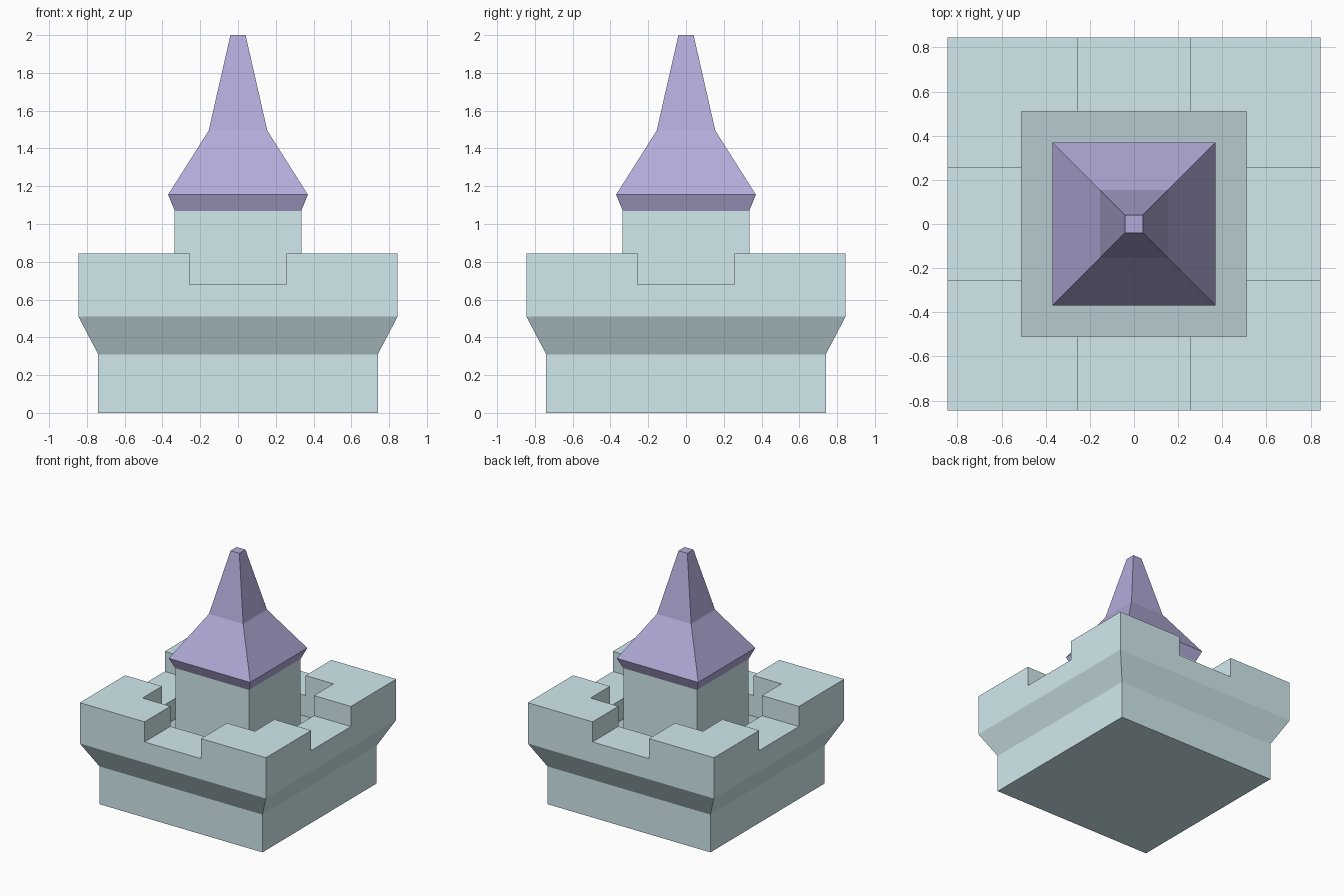
import bpy
import bmesh
from mathutils import Vector

if "Cube" in bpy.data.objects:
    bpy.data.objects.remove(bpy.data.objects["Cube"])


def material(name, rgb):
    mat = bpy.data.materials.new(name)
    mat.diffuse_color = (*rgb, 1.0)
    mat.use_nodes = True
    mat.node_tree.nodes["Principled BSDF"].inputs["Base Color"].default_value = mat.diffuse_color
    return mat


def square_loft(profile, cap_start=False, cap_end=False):
    """Stack square rings given as (half width, height) and skin them."""
    bm = bmesh.new()
    corners = ((-1, -1), (1, -1), (1, 1), (-1, 1))
    rings = [[bm.verts.new((sx * r, sy * r, z)) for sx, sy in corners]
             for r, z in profile]
    for low, high in zip(rings, rings[1:]):
        for i in range(4):
            j = (i + 1) % 4
            bm.faces.new((low[i], low[j], high[j], high[i]))
    if cap_start:
        bm.faces.new(rings[0][::-1])
    if cap_end:
        bm.faces.new(rings[-1])
    bm.normal_update()
    return bm


def finish(bm, name, mat):
    mesh = bpy.data.meshes.new(name)
    bm.to_mesh(mesh)
    bm.free()
    mesh.materials.append(mat)
    obj = bpy.data.objects.new(name, mesh)
    bpy.context.collection.objects.link(obj)
    return obj


stone = material("stone", (0.64, 0.82, 0.86))
dark_stone = material("floor_stone", (0.47, 0.60, 0.63))
purple = material("roof_purple", (0.45, 0.41, 0.70))

OUTER, INNER, GAP = 0.845, 0.51, 0.257
FLOOR, SILL, TOP = 0.51, 0.68, 0.845

# Flared base with an open courtyard
bm = square_loft([(0.74, 0), (0.74, 0.31), (OUTER, 0.51), (OUTER, SILL),
                  (INNER, SILL), (INNER, FLOOR)], cap_start=True)

# Cut the wall at the gap sides, then raise the four L-shaped corners
for axis in (Vector((1, 0, 0)), Vector((0, 1, 0))):
    for side in (-1, 1):
        bmesh.ops.bisect_plane(bm, geom=bm.verts[:] + bm.edges[:] + bm.faces[:],
                               plane_co=axis * GAP * side, plane_no=axis)
raised = []
for f in bm.faces:
    c = f.calc_center_median()
    if c.z > SILL - 0.001 and min(abs(c.x), abs(c.y)) > GAP:
        raised.append(f)
out = bmesh.ops.extrude_face_region(bm, geom=raised)
for v in out["geom"]:
    if isinstance(v, bmesh.types.BMVert):
        v.co.z = TOP
bmesh.ops.dissolve_limit(bm, angle_limit=0.01, verts=bm.verts[:], edges=bm.edges[:])
bm.normal_update()
finish(bm, "battlement_base", stone)

# Courtyard floor
bm = bmesh.new()
bmesh.ops.create_grid(bm, x_segments=1, y_segments=1, size=INNER)
bmesh.ops.translate(bm, verts=bm.verts[:], vec=(0, 0, FLOOR))
finish(bm, "courtyard_floor", dark_stone)

# Inner turret
finish(square_loft([(0.335, FLOOR), (0.335, 1.07)]), "turret", stone)

# Stepped pointed roof
finish(square_loft([(0.335, 1.07), (0.37, 1.155), (0.155, 1.495), (0.04, 2.0)],
                   cap_end=True), "roof", purple)
